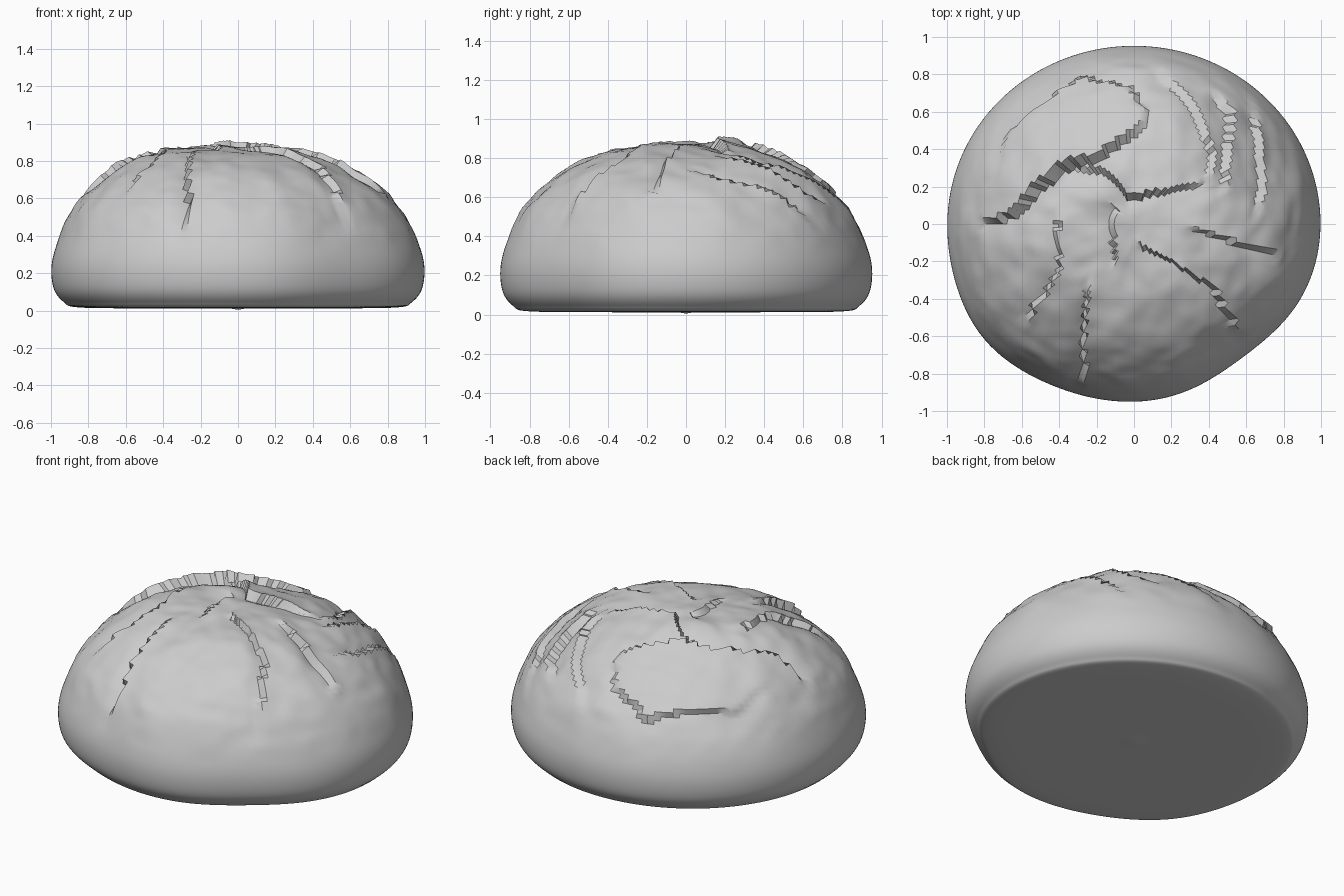
import bpy, bmesh, math
from mathutils import Vector, noise

if "Cube" in bpy.data.objects:
    bpy.data.objects.remove(bpy.data.objects["Cube"])

SEG, SUB = 144, 7

# half profile of the loaf: (radius, height), crown to base
PROFILE = [(0, .872), (.2, .868), (.4, .838), (.6, .765), (.75, .67), (.87, .545), (.95, .40),
           (.995, .25), (.985, .12), (.93, .045), (.85, .017), (.5, .012), (0, .012)]

# crust tears seen from above: (path, lift on left, drop on right, width)
CRACKS = [
    ([(-.82, .0), (-.65, .04), (-.5, .2), (-.36, .31), (-.2, .35), (.07, .54)], .045, .05, .09),
    ([(-.36, .31), (-.15, .28), (-.03, .14), (.2, .18), (.38, .22)], .03, .035, .08),
    ([(-.72, .2), (-.68, .48), (-.53, .62), (-.28, .79), (-.03, .74), (.07, .6), (.03, .5)], -.02, -.012, .07),
    ([(-.24, -.3), (-.27, -.55), (-.27, -.75), (-.30, -.93)], .03, .05, .06),
    ([(-.4, .08), (-.4, -.25), (-.5, -.4), (-.62, -.55)], .02, .03, .07),
    ([(-.1, .1), (-.12, 0), (-.1, -.22)], .02, .02, .06),
    ([(.1, .85), (.3, .65), (.42, .4), (.4, .2)], .02, .025, .07),
    ([(.43, .72), (.52, .58), (.5, .4), (.48, .15)], .025, .035, .06),
    ([(.62, .7), (.66, .45), (.69, .2), (.64, -.02)], .02, .02, .06),
    ([(.3, -.02), (.55, -.1), (.8, -.18)], .025, .035, .06),
    ([(0, -.1), (.2, -.2), (.42, -.34), (.6, -.66)], .02, .025, .07),
]


def spline(pts, i, t):
    p = [Vector(pts[max(0, min(len(pts) - 1, i + k))]) for k in (-1, 0, 1, 2)]
    return .5 * (2 * p[1] + (p[2] - p[0]) * t + (2 * p[0] - 5 * p[1] + 4 * p[2] - p[3]) * t * t
                 + (3 * p[1] - p[0] - 3 * p[2] + p[3]) * t ** 3)


def crack_offset(p):
    total = 0
    for path, up, down, w in CRACKS:
        best, n = (9, 0, 0), len(path) - 1
        for i in range(n):
            a, b = Vector(path[i]), Vector(path[i + 1])
            ab = b - a
            s = max(0, min(1, (p - a).dot(ab) / ab.length_squared))
            off = p - a - ab * s
            if off.length < best[0]:
                best = (off.length, ab.x * off.y - ab.y * off.x, (i + s) / n)
        d, side, t = best
        if d < 4 * w:
            fade = math.sqrt(max(0, math.sin(math.pi * t))) * math.exp(-d / w)
            total += fade * (up if side > 0 else -down)
    return total


# loaf outline: slightly narrower in depth, flattened at front right
def outline(a):
    r = 1 / math.sqrt(math.cos(a) ** 2 + (math.sin(a) / .955) ** 2)
    return r - .05 * math.exp(-((a - 5.4) / .4) ** 2) + .03 * math.exp(-((a - 3.8) / .35) ** 2)


def loaf_point(r, z, a):
    k = r * outline(a)
    p = Vector((k * math.cos(a), k * math.sin(a)))
    q = Vector((p.x, p.y, z))
    m = max(0, min(1, (z - .3) / .25))
    nrm = Vector((p.x * .8, p.y * .8, max(.15, z - .15))).normalized()
    wrinkle = .014 * noise.noise(q * 5) + .008 * noise.noise(q * 12)
    bulge = .025 * math.exp(-((p.x + .5) ** 2 + p.y ** 2) / .1)
    bulge += .03 * math.exp(-((p.x + .13) ** 2 + (p.y - .2) ** 2) / .015)
    return q + nrm * m * (crack_offset(p) + wrinkle + bulge)


rings = [spline(PROFILE, i, k / SUB) for i in range(len(PROFILE) - 1) for k in range(SUB)][1:]
bm = bmesh.new()
top = bm.verts.new(loaf_point(0, PROFILE[0][1], 0))
base = bm.verts.new((0, 0, .005))
grid = [[bm.verts.new(loaf_point(r, max(z, .003), 2 * math.pi * j / SEG)) for j in range(SEG)] for r, z in rings]
for j in range(SEG):
    k = (j + 1) % SEG
    bm.faces.new((top, grid[0][j], grid[0][k]))
    bm.faces.new((base, grid[-1][k], grid[-1][j]))
    for u, v in zip(grid, grid[1:]):
        bm.faces.new((u[j], v[j], v[k], u[k]))
bmesh.ops.recalc_face_normals(bm, faces=bm.faces)
mesh = bpy.data.meshes.new("bread_loaf")
bm.to_mesh(mesh)
bm.free()
loaf = bpy.data.objects.new("bread_loaf", mesh)
bpy.context.collection.objects.link(loaf)
bpy.context.view_layer.objects.active = loaf
loaf.select_set(True)
bpy.ops.object.shade_smooth_by_angle(angle=math.radians(35))
